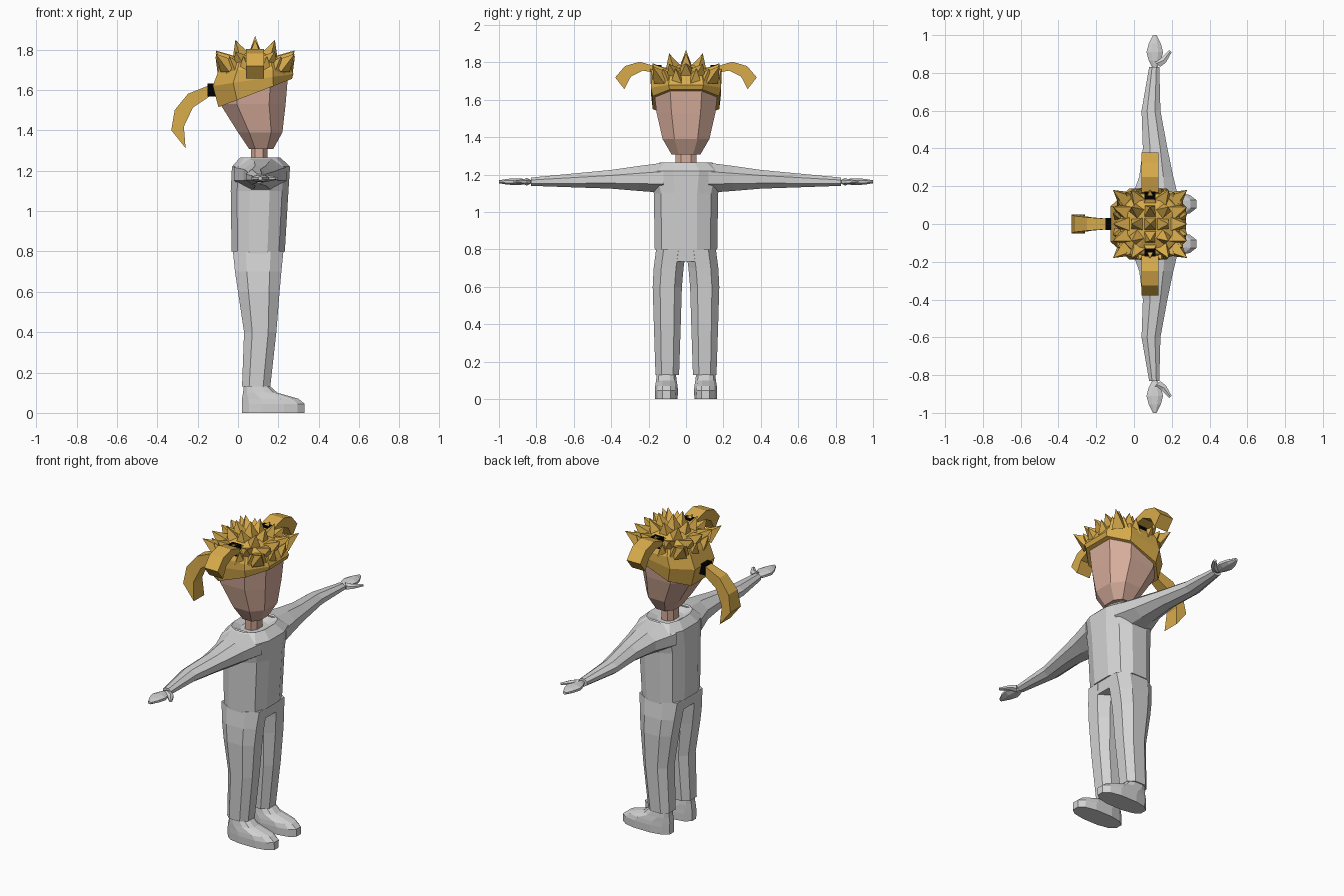
import bpy, bmesh
from math import sin, cos, pi, copysign
from mathutils import Vector, Matrix

if "Cube" in bpy.data.objects:
    bpy.data.objects.remove(bpy.data.objects["Cube"])


def material(name, *colour):
    mat = bpy.data.materials.new(name)
    mat.use_nodes = True
    mat.diffuse_color = (*colour, 1)
    shader = next(node for node in mat.node_tree.nodes if node.type == "BSDF_PRINCIPLED")
    shader.inputs["Base Color"].default_value = (*colour, 1)
    return mat


CLOTH = material("light grey", 0.66, 0.66, 0.66)
SKIN = material("skin", 0.68, 0.42, 0.33)
HAIR = material("golden hair", 0.69, 0.41, 0.07)
BLACK = material("black band", 0, 0, 0)
HEAD_X = 0.085


def finish(name, bm, mat):
    bmesh.ops.recalc_face_normals(bm, faces=bm.faces)
    mesh = bpy.data.meshes.new(name)
    bm.to_mesh(mesh)
    bm.free()
    mesh.materials.append(mat)
    bpy.context.collection.objects.link(bpy.data.objects.new(name, mesh))


def rounded(value, power):
    """Push a circle coordinate towards a rounded square."""
    return copysign(abs(value) ** power, value)


def loft(name, sections, mat, sides=8, power=0.8):
    """Skin a row of sections, each given as centre, half axis u and half axis v."""
    bm = bmesh.new()
    angles = [2 * pi * (k + 0.5) / sides for k in range(sides)]
    reach = cos(pi / sides)
    rings = []
    for centre, u, v in sections:
        rings.append([bm.verts.new(Vector(centre)
                                   + Vector(u) * rounded(cos(a) / reach, power)
                                   + Vector(v) * rounded(sin(a) / reach, power))
                      for a in angles])
    for low, high in zip(rings, rings[1:]):
        for k in range(sides):
            bm.faces.new((low[k - 1], low[k], high[k], high[k - 1]))
    bm.faces.new(rings[0])
    bm.faces.new(rings[-1])
    finish(name, bm, mat)


def level(z, x, depth, width, y=0, tilt=0):
    """Section of an upright part, raised at the front by the tilt."""
    return (x, y, z), (depth, 0, tilt), (0, width, 0)


def across(y, x, depth, z, height):
    """Section of a part that runs sideways."""
    return (x, y, z), (depth, 0, 0), (0, 0, height)


def hair_tail(name, outward, centre, radius, start, end, thickness, widths):
    """Tail of hair that bends along an arc and grows towards a slanted end."""
    outward, up = Vector(outward), Vector((0, 0, 1))
    side = outward.cross(up)
    sections = []
    steps = 3
    for k in range(steps + 1):
        t = k / steps
        bend = start + (end - start) * t
        slant = 1.4 - t / 2
        middle = Vector(centre) + radius * (outward * cos(bend) + up * sin(bend))
        half = thickness * (1 + 1.2 * t)
        width = widths[0] + (widths[1] - widths[0]) * t
        sections.append((middle, half * (outward * cos(slant) + up * sin(slant)), side * width))
    loft(name, sections, HAIR, sides=4)


# Shirt with a sunken collar
loft("shirt", [level(0.8, 0.1, 0.132, 0.167),
               level(1.1, 0.107, 0.143, 0.172),
               level(1.22, 0.114, 0.144, 0.2),
               level(1.265, 0.11, 0.1, 0.14),
               level(1.24, 0.105, 0.06, 0.08)], CLOTH, sides=12)

# Trouser seat joining the legs
loft("trouser_seat", [level(0.735, 0.1, 0.118, 0.16),
                      level(0.81, 0.1, 0.125, 0.162)], CLOTH, sides=12)

for sign, side in ((1, "left_"), (-1, "right_")):
    # Trouser leg
    hip = sign * 0.1
    loft(side + "trouser_leg", [level(0.8, 0.1, 0.125, 0.08, hip * 0.8),
                                level(0.7, 0.1, 0.115, 0.08, hip * 0.93),
                                level(0.6, 0.103, 0.103, 0.078, hip),
                                level(0.4, 0.11, 0.08, 0.072, hip),
                                level(0.13, 0.09, 0.07, 0.063, hip)], CLOTH)

    # Shoe with a low toe
    foot = sign * 0.105
    loft(side + "shoe", [level(0, 0.175, 0.155, 0.06, foot),
                         level(0.045, 0.175, 0.155, 0.062, foot),
                         level(0.07, 0.16, 0.14, 0.06, foot),
                         level(0.1, 0.11, 0.085, 0.055, foot),
                         level(0.14, 0.09, 0.06, 0.05, foot)], CLOTH, sides=12)

    # Sleeve tapering to the wrist
    sleeve = [(0.12, 0.11, 0.13, 0.08), (0.25, 0.118, 0.09, 0.067), (0.4, 0.112, 0.065, 0.05),
              (0.6, 0.09, 0.05, 0.037), (0.83, 0.107, 0.027, 0.022)]
    loft(side + "sleeve", [across(sign * y, x, depth, 1.187 - y * 0.03, height)
                           for y, x, depth, height in sleeve], CLOTH, power=1)

    # Hand with a rounded outline, and its thumb
    wrist, length, palm_z = 0.82, 0.18, 1.162
    swell = [(t, sin(pi * (0.15 + t * 0.7))) for t in (0, 0.25, 0.5, 0.75, 1)]
    loft(side + "hand", [across(sign * (wrist + length * t), 0.11, 0.044 * s * s, palm_z, 0.018 * s)
                         for t, s in swell], CLOTH, power=1)
    thumb = [((0.12 + 0.073 * t, sign * (0.85 + 0.065 * t * t), palm_z), 0.018 - 0.012 * t)
             for t in (0, 0.5, 1)]
    loft(side + "thumb", [(place, (r, -sign * r, 0), (0, 0, r)) for place, r in thumb],
         CLOTH, sides=6, power=1)

    # Side hair tail and its band
    hair_tail(side + "hair_tail", (0, sign, 0), (HEAD_X, sign * 0.23, 1.65), 0.13, 2.1, 0.3,
              0.018, (0.045, 0.045))
    loft(side + "tail_band", [across(sign * y, HEAD_X, 0.03, 1.755, 0.03)
                              for y in (0.13, 0.172)], BLACK, sides=4)

# Neck and head
loft("neck", [level(z, 0.105, 0.04, 0.055) for z in (1.23, 1.33)], SKIN)
loft("head", [level(1.308, 0.115, 0.06, 0.077),
              level(1.39, 0.11, 0.11, 0.125),
              level(1.53, 0.074, 0.162, 0.157),
              level(1.7, 0.08, 0.17, 0.178)], SKIN)

# Hair cap with a rim sloping down to the back
loft("hair_cap", [level(1.585, HEAD_X, 0.182, 0.178, tilt=0.07),
                  level(1.65, 0.075, 0.2, 0.188, tilt=0.03),
                  level(1.7, HEAD_X, 0.18, 0.185),
                  level(1.75, HEAD_X, 0.15, 0.16),
                  level(1.785, HEAD_X, 0.08, 0.08)], HAIR)

# Hair spikes: a grid on the crown and a ring around the sides
spikes = bmesh.new()


def spike(base, tip, radius):
    base, tip = Vector(base), Vector(tip)
    axis = tip - base
    turn = axis.to_track_quat("Z", "Y").to_matrix().to_4x4()
    place = Matrix.Translation((base + tip) / 2) @ turn @ Matrix.Rotation(pi / 4, 4, "Z")
    bmesh.ops.create_cone(spikes, cap_ends=True, segments=4, radius1=radius, radius2=0,
                          depth=axis.length, matrix=place)


for i in range(-2, 3):
    for j in range(-2, 3):
        near, far = sorted((i * i, j * j))
        spike((HEAD_X + i * 0.066, j * 0.065, 1.772 - (near + far) * 0.007),
              (HEAD_X + i * 0.098, j * 0.09, 1.868 - far * 0.018 - near * 0.004), 0.05)

ring_count = 16
for k in range(ring_count):
    angle = 2 * pi * (k + 0.5) / ring_count
    x, y = rounded(cos(angle), 0.75), rounded(sin(angle), 0.75)
    spike((HEAD_X + x * 0.155, y * 0.155, 1.7), (HEAD_X + x * 0.2, y * 0.192, 1.768), 0.045)
finish("hair_spikes", spikes, HAIR)

# Back hair tail and its band
hair_tail("back_hair_tail", (-1, 0, 0), (-0.1, 0, 1.4), 0.2, 1.35, -0.22, 0.026, (0.028, 0.05))
loft("back_tail_band", [((x, 0, 1.6), (0, 0, 0.031), (0, 0.032, 0)) for x in (-0.15, -0.1)],
     BLACK, sides=4)
